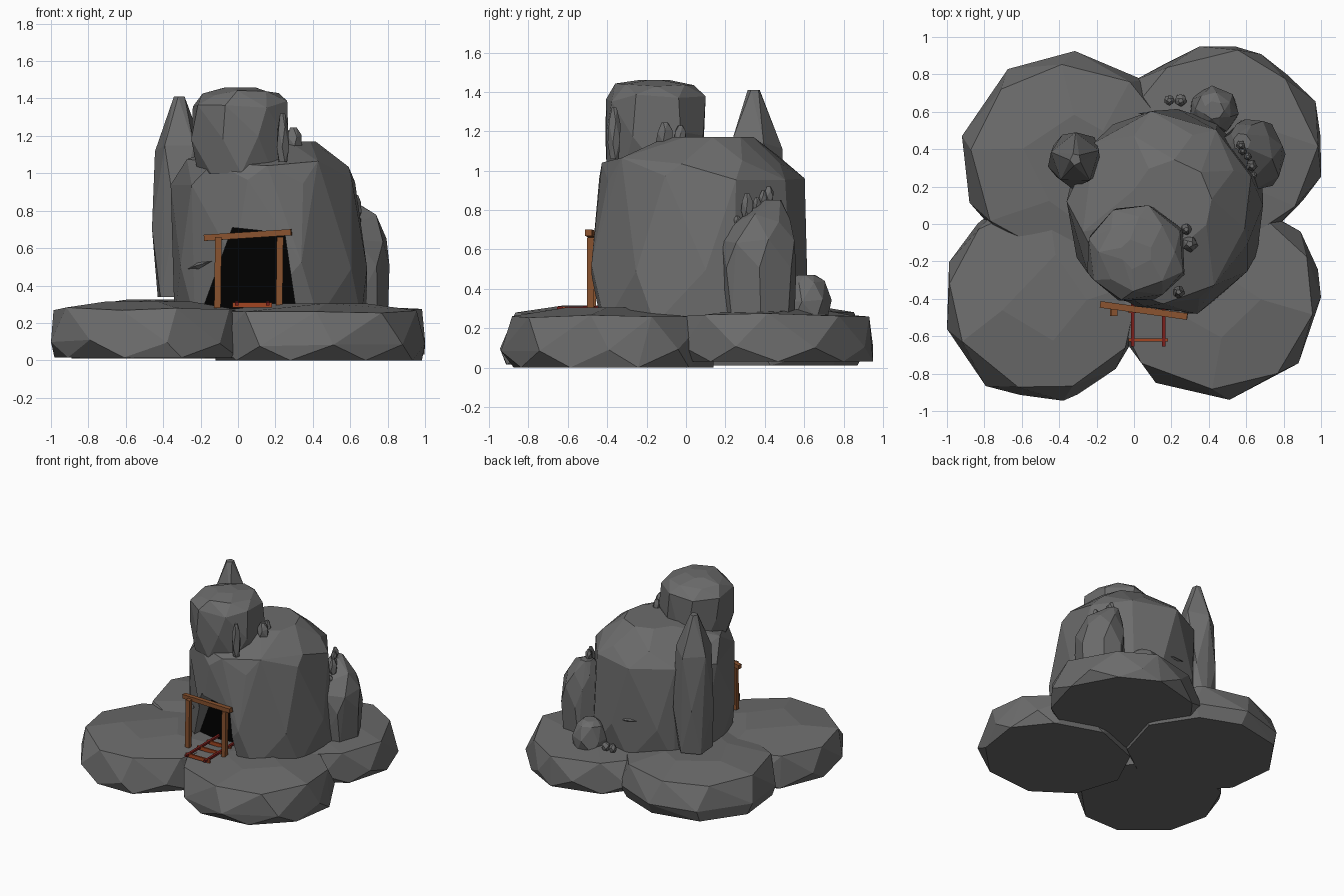
import bpy, bmesh, math, random
from mathutils import Vector, Matrix

if "Cube" in bpy.data.objects:
    bpy.data.objects.remove(bpy.data.objects["Cube"])


def material(name, color):
    m = bpy.data.materials.new(name)
    m.diffuse_color = (*color, 1)
    m.use_nodes = True
    m.node_tree.nodes["Principled BSDF"].inputs["Base Color"].default_value = m.diffuse_color
    return m


STONE = material("stone", (0.15, 0.15, 0.15))
WOOD = material("wood", (0.25, 0.085, 0.028))
RUST = material("rust", (0.2, 0.014, 0.012))
TIE = material("tie", (0.36, 0.06, 0.015))
DARK = material("dark", (0.0, 0.0, 0.0))


def finish(name, bm, mat=STONE):
    bmesh.ops.recalc_face_normals(bm, faces=bm.faces[:])
    me = bpy.data.meshes.new(name)
    bm.to_mesh(me)
    bm.free()
    ob = bpy.data.objects.new(name, me)
    bpy.context.collection.objects.link(ob)
    me.materials.append(mat)
    return ob


def rock(name, lo, hi, profile, n, seed, jitter=0.05):
    """Faceted hull of jittered rings, fitted to the box lo..hi.
    profile rows: height fraction, radius fraction, x shift, y shift"""
    rng = random.Random(seed)
    pts = []
    for i, (h, r, *shift) in enumerate(profile):
        dx, dy = shift or (0, 0)
        ph = rng.uniform(0, 0.5) + i * math.pi / n
        for k in range(n):
            a = ph + math.tau * k / n + rng.uniform(-1, 1) * jitter * 2
            rr = r * (1 + rng.uniform(-jitter, jitter))
            z = h if i in (0, len(profile) - 1) else h + rng.uniform(-jitter, jitter)
            pts.append(Vector((rr * math.cos(a) + dx, rr * math.sin(a) + dy, z)))
    mn = [min(p[j] for p in pts) for j in range(3)]
    mx = [max(p[j] for p in pts) for j in range(3)]
    bm = bmesh.new()
    for p in pts:
        bm.verts.new([lo[j] + (p[j] - mn[j]) / (mx[j] - mn[j]) * (hi[j] - lo[j])
                      for j in range(3)])
    res = bmesh.ops.convex_hull(bm, input=bm.verts[:])
    junk = set(res["geom_interior"]) | set(res["geom_unused"])
    bmesh.ops.delete(bm, geom=[g for g in junk if isinstance(g, bmesh.types.BMVert)],
                     context='VERTS')
    bmesh.ops.dissolve_limit(bm, angle_limit=math.radians(8),
                             verts=bm.verts[:], edges=bm.edges[:])
    return finish(name, bm)


def prism(name, outline, y0, y1, mat=STONE):
    """xz outline extruded along y"""
    bm = bmesh.new()
    f = bm.faces.new([bm.verts.new((x, y0, z)) for x, z in outline])
    ext = bmesh.ops.extrude_face_region(bm, geom=[f])["geom"]
    bmesh.ops.translate(bm, vec=(0, y1 - y0, 0),
                        verts=[v for v in ext if isinstance(v, bmesh.types.BMVert)])
    return finish(name, bm, mat)


def bar(name, a, b, w, d, mat):
    """Square timber from a to b"""
    a, b = Vector(a), Vector(b)
    bm = bmesh.new()
    rot = (b - a).to_track_quat('Z', 'Y').to_matrix().to_4x4()
    bmesh.ops.create_cube(bm, size=1, matrix=Matrix.Translation((a + b) / 2) @ rot
                          @ Matrix.Diagonal((w, d, (b - a).length, 1)))
    return finish(name, bm, mat)


def shard(name, a, b, w):
    """Thin four-sided splinter for cracks in the rock"""
    a, b = Vector(a), Vector(b)
    bm = bmesh.new()
    rot = (b - a).to_track_quat('Z', 'Y').to_matrix().to_4x4()
    for s in (1, -1):
        bmesh.ops.create_cone(bm, segments=4, radius1=w, radius2=0, depth=(b - a).length / 2,
                              matrix=Matrix.Translation((a + b) / 2) @ rot
                              @ Matrix.Scale(s, 4, (0, 0, 1))
                              @ Matrix.Translation((0, 0, (b - a).length / 4)))
    bmesh.ops.remove_doubles(bm, verts=bm.verts[:], dist=1e-4)
    return finish(name, bm)


# Four base slabs
SLAB = [(0, 0.95), (0.28, 0.99), (0.86, 0.92), (1, 0.42)]
for i, (lo, hi) in enumerate([
        ((-1.0, -0.945, 0.015), (0.06, 0.14, 0.315)),
        ((-0.12, -0.94, 0.0), (1.0, 0.14, 0.305)),
        ((-0.92, -0.2, 0.01), (0.22, 0.925, 0.325)),
        ((-0.12, -0.1, 0.03), (1.0, 0.95, 0.305))]):
    rock(f"base_slab_{i + 1}", lo, hi, SLAB, 9, 11 + i, 0.035)

# Main rock with the carved tunnel mouth
body = rock("main_rock", (-0.36, -0.48, 0.22), (0.69, 0.615, 1.17),
            [(0, 0.98, 0.05, 0), (0.3, 0.99, 0.03, 0), (0.78, 0.94, -0.03, 0.02),
             (0.88, 0.83, 0, -0.05), (1, 0.4, 0.08, 0.1)], 9, 5, 0.025)
mouth = [(-0.19, 0.27), (-0.03, 0.71), (0.25, 0.68), (0.31, 0.27)]
cutter = prism("tunnel_cutter", mouth, -0.75, -0.2)
cutter.hide_render = True
mod = body.modifiers.new("tunnel", 'BOOLEAN')
mod.operation, mod.object, mod.solver = 'DIFFERENCE', cutter, 'EXACT'
carved = bpy.data.meshes.new_from_object(
    body.evaluated_get(bpy.context.evaluated_depsgraph_get()))
body.modifiers.clear()
body.data = carved
bpy.data.objects.remove(cutter)
prism("tunnel_dark", mouth, -0.22, -0.19, DARK)

# Large rocks around the body
rock("top_boulder", (-0.25, -0.41, 1.0), (0.27, 0.1, 1.46),
     [(0, 0.85), (0.4, 0.97), (0.8, 0.93), (0.94, 0.7), (1, 0.3)], 8, 21, 0.04)
rock("spire", (-0.46, 0.19, 0.34), (-0.18, 0.49, 1.41),
     [(0, 0.9), (0.35, 1), (0.72, 0.9), (1, 0.2)], 5, 8, 0.04)
rock("side_boulder", (0.46, 0.18, 0.25), (0.81, 0.56, 0.85),
     [(0, 0.95), (0.4, 1), (0.66, 0.95), (0.85, 0.7, -0.1, 0.1), (1, 0.25, -0.3, 0.35)],
     7, 4, 0.035)
rock("back_boulder", (0.3, 0.49, 0.25), (0.56, 0.74, 0.47),
     [(0, 0.95), (0.4, 1), (0.85, 0.75), (1, 0.4)], 7, 6)

# Small stones: centre, radius, half height
STONES = [(0.19, 0.66, 0.32, 0.027, 0.03), (0.25, 0.66, 0.32, 0.032, 0.03),
          (0.28, -0.03, 1.17, 0.03, 0.06), (0.3, -0.11, 1.17, 0.042, 0.075),
          (0.24, -0.365, 1.19, 0.033, 0.13),
          (0.64, 0.26, 0.75, 0.018, 0.02), (0.63, 0.31, 0.82, 0.03, 0.065),
          (0.61, 0.36, 0.83, 0.02, 0.035), (0.58, 0.39, 0.86, 0.022, 0.04),
          (0.57, 0.42, 0.88, 0.025, 0.04)]
for i, (x, y, z, r, h) in enumerate(STONES):
    rock(f"stone_{i + 1}", (x - r, y - r, z - h), (x + r, y + r, z + h),
         [(0, 0.7), (0.35, 1), (0.7, 0.9), (1, 0.4)], 5, 40 + i)

# Cracks
for i, (a, b) in enumerate([
        ((0.0, -0.395, 1.24), (0.16, -0.36, 1.33)), ((0.23, 0.31, 1.14), (0.39, 0.1, 1.16)),
        ((-0.29, -0.19, 0.48), (-0.14, -0.36, 0.53)), ((0.02, 0.59, 0.55), (0.22, 0.59, 0.53)),
        ((-0.4, 0.45, 0.62), (-0.3, 0.47, 0.75))]):
    shard(f"crack_{i + 1}", a, b, 0.018)

# Timber door frame
for side, x, y in (("left", -0.11, -0.475), ("right", 0.22, -0.485)):
    bar(f"{side}_post", (x, y, 0.28), (x + 0.005, y, 0.66), 0.035, 0.035, WOOD)
bar("lintel", (-0.18, -0.43, 0.655), (0.285, -0.495, 0.685), 0.035, 0.033, WOOD)

# Rails and ties
for side, x in (("left", -0.007), ("right", 0.16)):
    bar(f"{side}_rail", (x, -0.655, 0.302), (x, -0.23, 0.306), 0.018, 0.016, RUST)
for i, y in enumerate((-0.62, -0.47, -0.35)):
    bar(f"tie_{i + 1}", (-0.03, y, 0.296), (0.183, y, 0.296), 0.014, 0.028, TIE)
